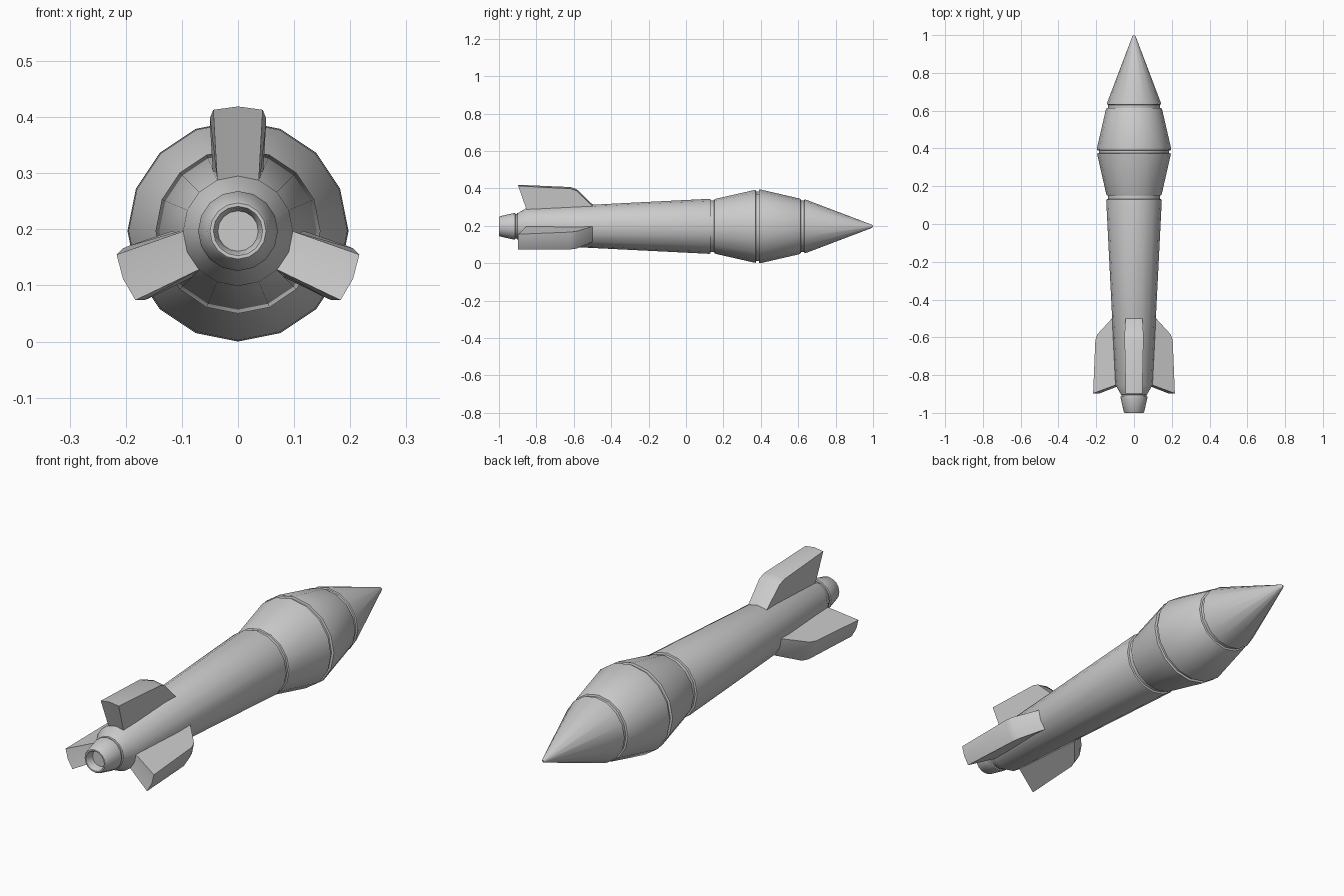
import bpy, bmesh, math
from mathutils import Vector

if "Cube" in bpy.data.objects:
    bpy.data.objects.remove(bpy.data.objects["Cube"])

AXIS_Z = 0.197
SIDES = 16


def at(y, radial, side, angle):
    # point at a radial / sideways offset from the long axis
    c, s = math.cos(angle), math.sin(angle)
    return Vector((radial * c - side * s, y, AXIS_Z + radial * s + side * c))


def finish(name, bm):
    bmesh.ops.recalc_face_normals(bm, faces=bm.faces)
    mesh = bpy.data.meshes.new(name)
    bm.to_mesh(mesh)
    bm.free()
    ob = bpy.data.objects.new(name, mesh)
    bpy.context.collection.objects.link(ob)
    bpy.ops.object.select_all(action='DESELECT')
    ob.select_set(True)
    bpy.context.view_layer.objects.active = ob
    bpy.ops.object.shade_smooth_by_angle(angle=math.radians(30))
    return ob


def lathe(name, profile):
    bm = bmesh.new()
    rings = [[bm.verts.new(at(y, r, 0, math.tau * i / SIDES)) for i in range(SIDES)]
             for y, r in profile]
    for a, b in zip(rings, rings[1:]):
        for i in range(SIDES):
            j = (i + 1) % SIDES
            bm.faces.new((a[i], a[j], b[j], b[i]))
    bm.faces.new(rings[0])
    bm.faces.new(rings[-1])
    return finish(name, bm)


def fin(name, angle):
    # side outline: y, ridge radius, half width, drop of the side edges
    outline = [(-0.50, 0.117, 0.045, 0.009), (-0.585, 0.199, 0.050, 0.009),
               (-0.617, 0.210, 0.050, 0.009), (-0.897, 0.222, 0.044, 0.006),
               (-0.853, 0.098, 0.037, 0.008), (-0.82, 0.07, 0.036, 0.008),
               (-0.56, 0.085, 0.036, 0.008)]
    bm = bmesh.new()
    loops = [[bm.verts.new(at(y, r - abs(k) * d, k * w, angle)) for y, r, w, d in outline]
             for k in (-1, 0, 1)]
    n = len(outline)
    for a, b in zip(loops, loops[1:]):
        for i in range(n):
            j = (i + 1) % n
            bm.faces.new((a[i], a[j], b[j], b[i]))
    bm.faces.new(loops[0])
    bm.faces.new(loops[2])
    return finish(name, bm)


# Body: hollow tail nozzle, tapered tube, grooved warhead and nose cone
lathe("rocket_body", [
    (-0.965, 0.036), (-0.995, 0.041), (-1.0, 0.044), (-1.0, 0.050), (-0.995, 0.054),
    (-0.92, 0.071), (-0.914, 0.071), (-0.912, 0.066), (-0.904, 0.066), (-0.902, 0.071),
    (-0.895, 0.073), (-0.853, 0.098),
    (0.123, 0.147), (0.130, 0.146), (0.132, 0.138), (0.150, 0.138), (0.152, 0.144),
    (0.158, 0.147), (0.365, 0.194), (0.372, 0.195), (0.375, 0.186), (0.389, 0.186),
    (0.391, 0.196), (0.398, 0.197), (0.606, 0.149), (0.613, 0.145), (0.615, 0.137),
    (0.631, 0.137), (0.633, 0.143), (0.640, 0.143), (0.985, 0.012), (0.995, 0.008),
    (1.0, 0.003)])

# Three fins, each straddling one corner of the sixteen-sided tube
for label, deg in (("top", 90), ("right", -22.5), ("left", 202.5)):
    fin("fin_" + label, math.radians(deg))
